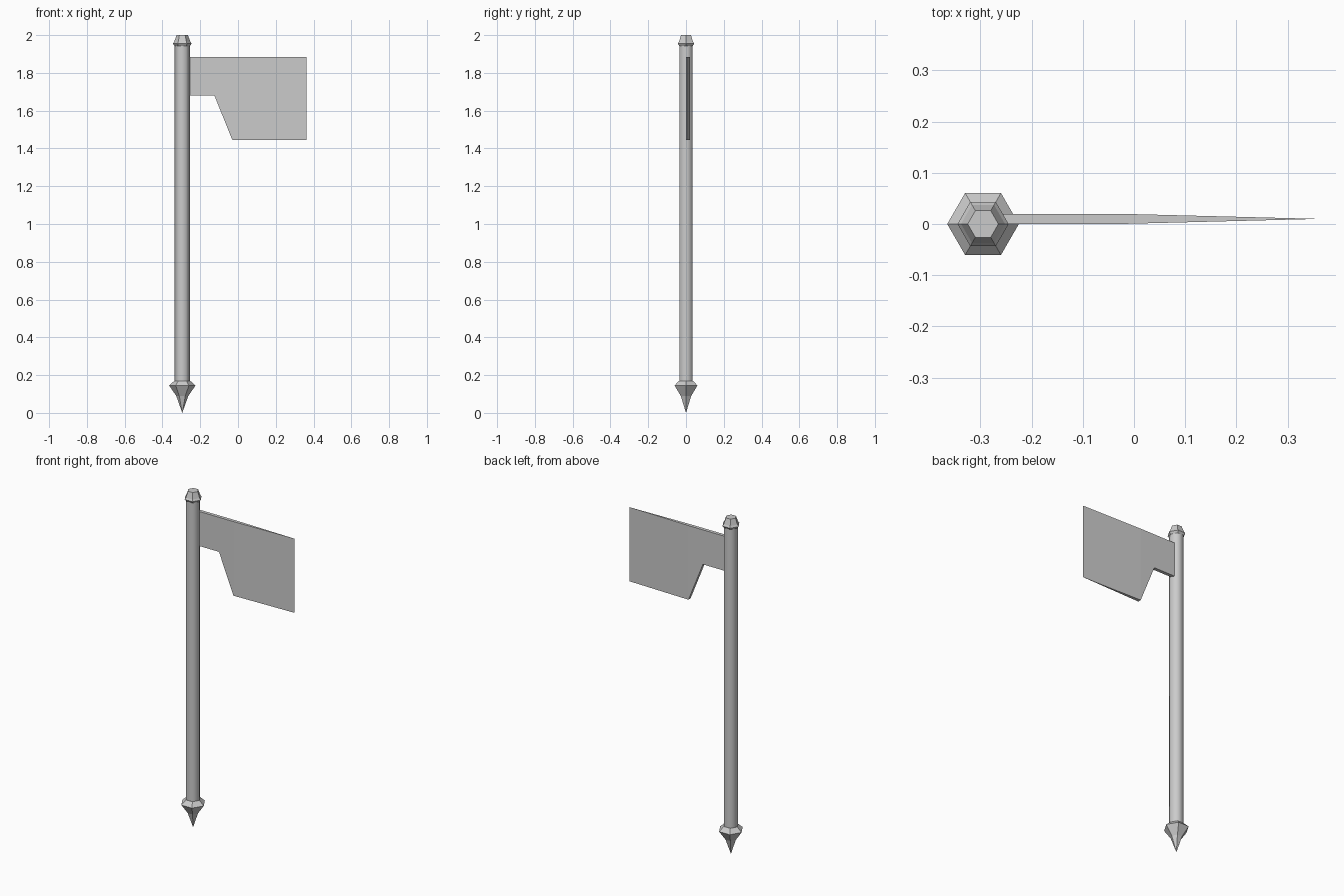
import bpy
import bmesh
from math import cos, sin, pi

cube = bpy.data.objects.get("Cube")
if cube:
    bpy.data.objects.remove(cube, do_unlink=True)

POLE_X = -0.295
SIDES = 6

steel = bpy.data.materials.new("plain grey steel")
steel.use_nodes = True
GREY = (0.6, 0.6, 0.6, 1.0)
steel.diffuse_color = GREY
steel.node_tree.nodes["Principled BSDF"].inputs["Base Color"].default_value = GREY


def finish(bm, name):
    bmesh.ops.recalc_face_normals(bm, faces=bm.faces)
    mesh = bpy.data.meshes.new(name)
    bm.to_mesh(mesh)
    bm.free()
    mesh.materials.append(steel)
    obj = bpy.data.objects.new(name, mesh)
    bpy.context.collection.objects.link(obj)
    return obj


def hex_lathe(name, profile):
    """Stack six-sided rings of (radius, z), closed at both ends."""
    bm = bmesh.new()
    rings = []
    for radius, z in profile:
        if radius == 0:
            rings.append([bm.verts.new((POLE_X, 0, z))] * SIDES)
            continue
        rings.append([bm.verts.new((POLE_X + radius * cos(2 * pi * i / SIDES),
                                    radius * sin(2 * pi * i / SIDES), z))
                      for i in range(SIDES)])
    for low, high in zip(rings, rings[1:]):
        for i in range(SIDES):
            j = (i + 1) % SIDES
            corners = [low[i], low[j], high[j], high[i]]
            bm.faces.new(list(dict.fromkeys(corners)))
    for ring in (rings[0], rings[-1]):
        if ring[0] is not ring[1]:
            bm.faces.new(ring)
    return finish(bm, name)


# Long shaft, smoothly shaded around its six sides
shaft = hex_lathe("shaft", [(0.041, 0.16), (0.041, 1.95)])
for face in shaft.data.polygons:
    face.use_smooth = len(face.vertices) == 4

# Collared cap on top and pointed spike at the foot
hex_lathe("top_cap", [(0.041, 1.943), (0.05, 1.955), (0.043, 1.965), (0.03, 2.0)])
hex_lathe("foot_spike", [(0, 0), (0.032, 0.09), (0.07, 0.145), (0.042, 0.17)])

# Axe blade: full thickness at the neck, tapering to a vertical cutting edge
TOP, NECK, BOTTOM = 1.885, 1.68, 1.445
EDGE_X, MID_Y, HALF = 0.363, 0.01, 0.01
neck_outline = [(-0.28, TOP), (-0.28, NECK), (-0.125, NECK),
                (-0.03, BOTTOM), (-0.03, TOP)]

bm = bmesh.new()
edge_top = bm.verts.new((EDGE_X, MID_Y, TOP))
edge_bottom = bm.verts.new((EDGE_X, MID_Y, BOTTOM))
front, back = [[bm.verts.new((x, MID_Y + side * HALF, z)) for x, z in neck_outline]
               for side in (-1, 1)]
for outline in (front, back):
    bm.faces.new(outline)
    bm.faces.new([outline[-1], outline[-2], edge_bottom, edge_top])
for i in range(-1, 3):
    bm.faces.new([front[i], front[i + 1], back[i + 1], back[i]])
bm.faces.new([front[-1], back[-1], edge_top])
bm.faces.new([front[-2], back[-2], edge_bottom])
finish(bm, "axe_blade")
